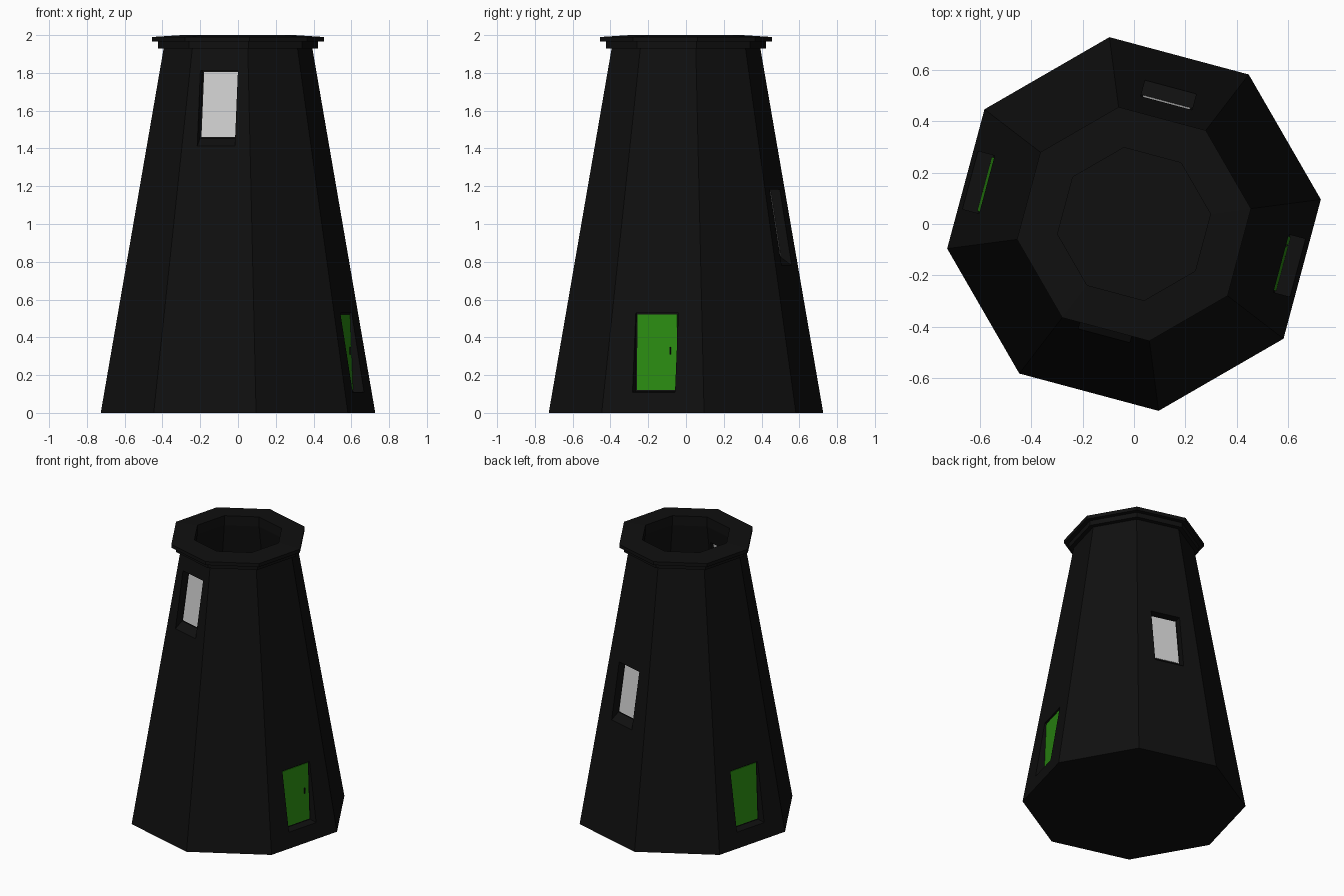
import bpy, bmesh, math
from mathutils import Matrix

cube = bpy.data.objects.get("Cube")
if cube:
    bpy.data.objects.remove(cube, do_unlink=True)


def material(name, rgb):
    m = bpy.data.materials.new(name)
    m.use_nodes = True
    m.diffuse_color = (*rgb, 1)
    bsdf = next(n for n in m.node_tree.nodes if n.type == 'BSDF_PRINCIPLED')
    bsdf.inputs["Base Color"].default_value = (*rgb, 1)
    return m


tarred = material("tarred_black", (0.005, 0.005, 0.005))
white = material("window_white", (0.6, 0.6, 0.6))
green = material("door_green", (0.024, 0.26, 0.006))


def finish(name, bm, mat):
    bmesh.ops.recalc_face_normals(bm, faces=bm.faces)
    mesh = bpy.data.meshes.new(name)
    bm.to_mesh(mesh)
    bm.free()
    mesh.materials.append(mat)
    ob = bpy.data.objects.new(name, mesh)
    bpy.context.scene.collection.objects.link(ob)
    return ob


def lathe(name, profile, mat, start, sides=8):
    """Turn an (r, z) profile into a closed faceted solid."""
    bm = bmesh.new()
    vs = [bm.verts.new((r, 0, z)) for r, z in profile]
    edges = [bm.edges.new(pair) for pair in zip(vs, vs[1:])]
    bmesh.ops.spin(bm, geom=vs + edges, cent=(0, 0, 0), axis=(0, 0, 1),
                   angle=math.tau, steps=sides, use_duplicate=False)
    bmesh.ops.remove_doubles(bm, verts=bm.verts, dist=0.0005)
    bmesh.ops.rotate(bm, verts=bm.verts, matrix=Matrix.Rotation(start, 3, 'Z'))
    return finish(name, bm, mat)


def prism(name, profile, width, angle, mat, shift=0):
    """Extrude an (r, z) outline sideways on the wall facing the given angle."""
    bm = bmesh.new()
    face = bm.faces.new([bm.verts.new((r, shift - width / 2, z)) for r, z in profile])
    out = bmesh.ops.extrude_face_region(bm, geom=[face])
    new = [v for v in out["geom"] if isinstance(v, bmesh.types.BMVert)]
    bmesh.ops.translate(bm, verts=new, vec=(0, width, 0))
    bmesh.ops.rotate(bm, verts=bm.verts,
                     matrix=Matrix.Rotation(math.radians(angle), 3, 'Z'))
    return finish(name, bm, mat)


def wall(z):
    """Distance from the axis to the middle of a wall face."""
    return (0.733 - 0.174 * z) * math.cos(math.pi / 8)


# Hollow eight-sided tower with a two-step curb at the top
tower = lathe("tower_shell", [
    (0, 0), (0.733, 0), (0.397, 1.93), (0.428, 1.93), (0.428, 1.965),
    (0.459, 1.965), (0.459, 1.99), (0.3, 2.0), (0.3, 1.93), (0.628, 0.05),
    (0, 0.05)], tarred, math.radians(7.5))


def opening(name, angle, bottom, top, width, front, drop, mat):
    """Cut a hole through the wall and set a panel in a thin frame into it."""
    rb, rt = front(bottom), front(top)
    gap = 0.008
    low, high = bottom - gap, top + gap
    cutter = prism("cutter", [
        (rb - 0.15, low), (rb, low), (rb + 0.1, low - drop),
        (rb + 0.1, high), (rt - 0.15, high)], width + 2 * gap, angle, tarred)
    mod = tower.modifiers.new("cut", 'BOOLEAN')
    mod.operation = 'DIFFERENCE'
    mod.solver = 'EXACT'
    mod.object = cutter
    bpy.context.view_layer.objects.active = tower
    bpy.ops.object.modifier_apply(modifier=mod.name)
    bpy.data.objects.remove(cutter, do_unlink=True)

    def slab(part, z0, z1, w, near, far, m):
        prism(part, [(front(z0) - far, z0), (front(z0) - near, z0),
                     (front(z1) - near, z1), (front(z1) - far, z1)], w, angle, m)

    slab(name + "_frame", low, high, width + 2 * gap, 0.004, 0.02, tarred)
    slab(name + "_panel", bottom, top, width, 0, 0.024, mat)


def glass_plane(z):
    return wall(z) - 0.05


def door_plane(z):
    return 0.606 - 0.04 * z


# Windows: high at the front, halfway up at the back
opening("front_window", 255, 1.46, 1.805, 0.19, glass_plane, 0.07, white)
opening("back_window", 75, 0.83, 1.175, 0.19, glass_plane, 0.07, white)

# Doors on both sides, nearly upright in the leaning wall
for door, angle in (("left_door", 345), ("right_door", 165)):
    opening(door, angle, 0.12, 0.52, 0.217, door_plane, 0.005, green)

# Door handle
r = door_plane(0.33)
prism("door_handle", [(r - 0.005, 0.31), (r + 0.007, 0.31),
                      (r + 0.007, 0.35), (r - 0.005, 0.35)],
      0.008, 345, tarred, shift=0.073)
